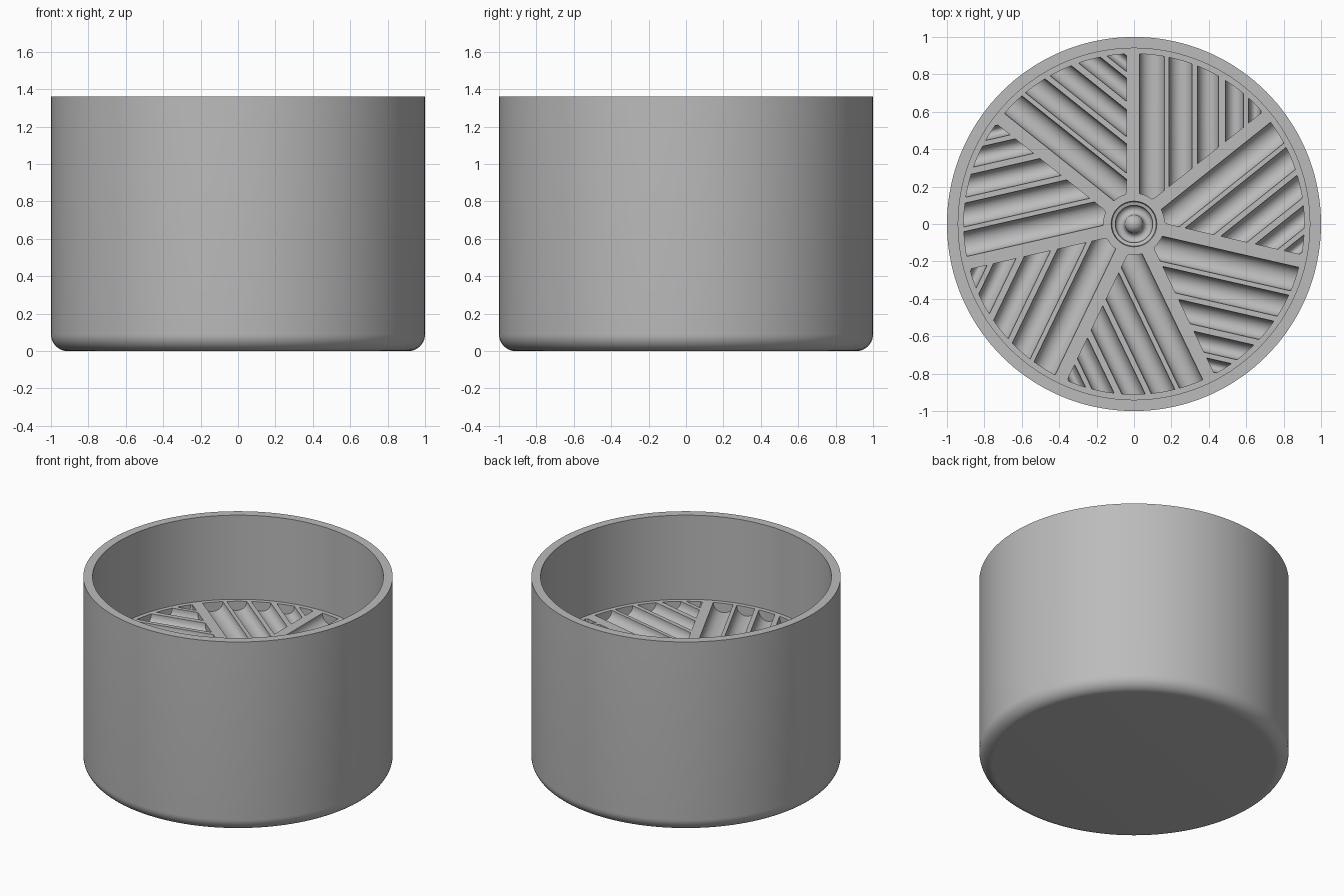
import bpy, bmesh, math
from mathutils import Matrix, Vector

if "Cube" in bpy.data.objects:
    bpy.data.objects.remove(bpy.data.objects["Cube"])

HEIGHT, FLOOR = 1.36, 0.76      # rim and milling floor heights
SECTORS = 7

grey = bpy.data.materials.new("plain grey")
grey.diffuse_color = (0.5, 0.5, 0.5, 1)
grey.use_nodes = True
grey.node_tree.nodes["Principled BSDF"].inputs["Base Color"].default_value = grey.diffuse_color


def arc(cx, cz, r, a0, a1, n):
    """Points (radius, height) along an arc, in degrees."""
    angles = [math.radians(a0 + (a1 - a0) * i / n) for i in range(n + 1)]
    return [(cx + r * math.cos(a), cz + r * math.sin(a)) for a in angles]


def lathe(name, profile, steps=144):
    """Closed solid turned about z; the profile starts and ends on the axis."""
    bm = bmesh.new()
    rings = []
    for r, z in profile:
        if r < 1e-5:
            rings.append([bm.verts.new((0, 0, z))] * steps)
        else:
            rings.append([bm.verts.new((r * math.cos(math.tau * i / steps),
                                        r * math.sin(math.tau * i / steps), z))
                          for i in range(steps)])
    for a, b in zip(rings, rings[1:]):
        for i in range(steps):
            j = (i + 1) % steps
            bm.faces.new(list(dict.fromkeys((a[i], a[j], b[j], b[i]))))
    return finish(name, bm)


def finish(name, bm):
    bmesh.ops.recalc_face_normals(bm, faces=bm.faces)
    mesh = bpy.data.meshes.new(name)
    bm.to_mesh(mesh)
    bm.free()
    mesh.materials.append(grey)
    obj = bpy.data.objects.new(name, mesh)
    bpy.context.collection.objects.link(obj)
    return obj


def groove(bm, x0, x1, turn, n=12):
    """Round-bottomed trough beside a spoke, clipped by the next spoke and the rim."""
    slope = math.radians(90 - 360 / SECTORS)
    limit = lambda x: max((0.04 + x * math.sin(slope)) / math.cos(slope),
                          math.sqrt(max(0, 0.165 ** 2 - x * x)))
    outer = lambda x: math.sqrt(0.91 ** 2 - x * x)
    while limit(x1) > outer(x1) - 0.01:
        x1 -= 0.004
    half, mid = (x1 - x0) / 2, (x0 + x1) / 2
    loops = []
    for i in range(n + 1):
        a = math.pi * i / n
        x = mid - half * math.cos(a)
        z = FLOOR - 0.006 - 0.06 * math.sin(a)
        lo, hi = limit(x), outer(x)
        points = [(x, lo, FLOOR + 0.05), (x, hi, FLOOR + 0.05), (x, hi, z), (x, lo, z)]
        loops.append([bm.verts.new(turn @ Vector(p)) for p in points])
    bm.faces.new(loops[0])
    bm.faces.new(loops[-1])
    for a, b in zip(loops, loops[1:]):
        for k in range(4):
            m = (k + 1) % 4
            bm.faces.new((a[k], a[m], b[m], b[k]))


# Cup: rounded base, straight wall, recessed floor, hub recess with a centre dome
profile = [(0, 0)]
profile += arc(0.91, 0.09, 0.09, -90, 0, 10)
profile += [(1, HEIGHT), (0.94, HEIGHT), (0.94, FLOOR),
            (0.122, FLOOR), (0.118, FLOOR - 0.03), (0.10, FLOOR - 0.035)]
profile += arc(0.075, FLOOR - 0.04, 0.025, 0, -180, 8)
profile += arc(0, FLOOR - 0.035, 0.05, 0, 90, 8)[:-1] + [(0, FLOOR + 0.015)]
cup = lathe("cup", profile)

# Grinding grooves: a narrowing set in each sector
bm = bmesh.new()
for s in range(SECTORS):
    turn = Matrix.Rotation(math.tau * s / SECTORS, 3, 'Z')
    for x0, x1 in ((0.03, 0.162), (0.187, 0.31), (0.34, 0.453),
                   (0.488, 0.585), (0.612, 0.69)):
        groove(bm, x0, x1, turn)
cutter = finish("groove_cutter", bm)
cutter.hide_render = True

cut = cup.modifiers.new("grooves", 'BOOLEAN')
cut.operation, cut.solver, cut.object = 'DIFFERENCE', 'EXACT', cutter
bpy.context.view_layer.objects.active = cup
cup.select_set(True)
bpy.ops.object.modifier_apply(modifier=cut.name)
bpy.data.objects.remove(cutter)
bpy.ops.object.shade_smooth_by_angle(angle=math.radians(35))
